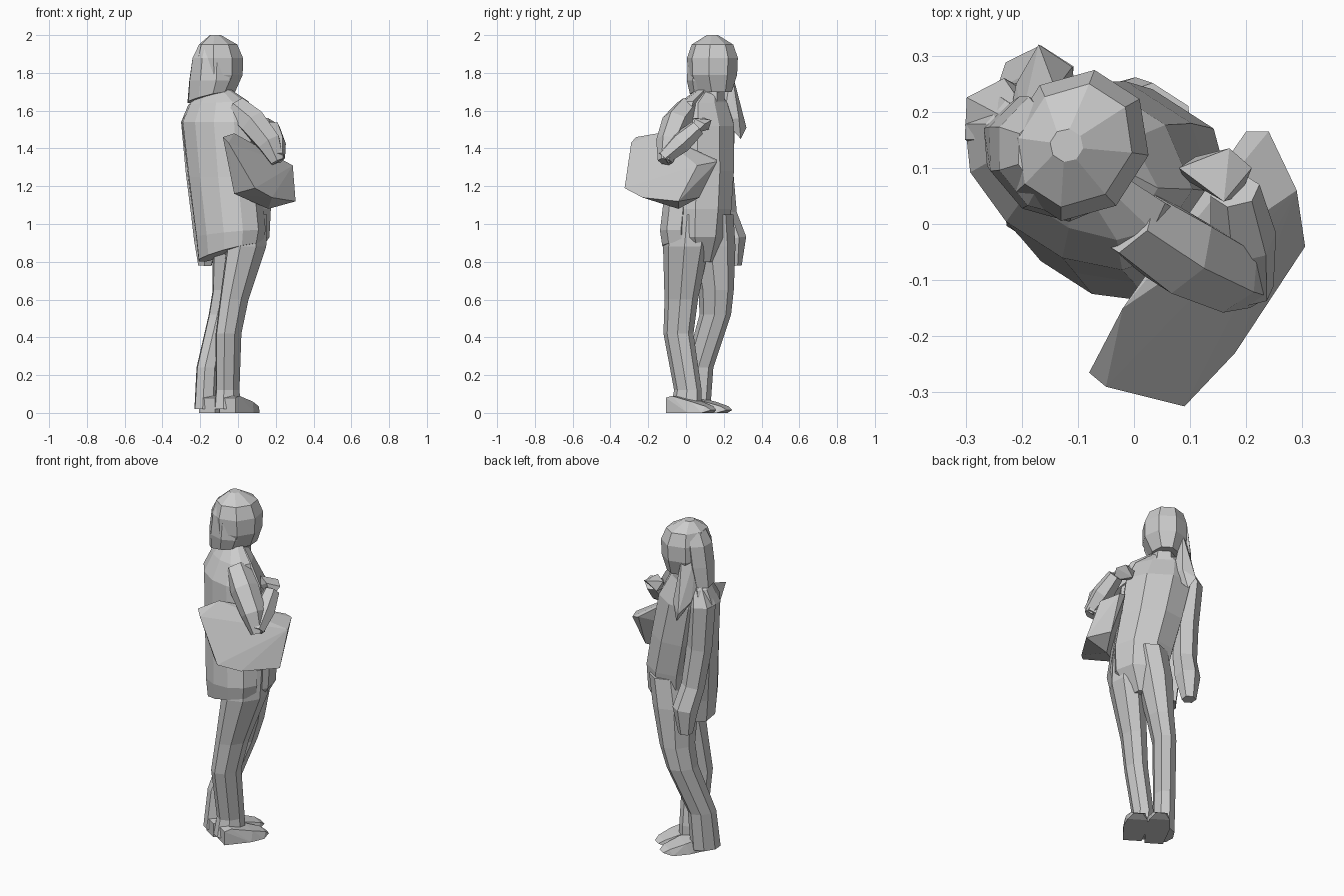
import bpy, bmesh, math
from mathutils import Vector

# The figure is turned: U is its right-hand side, V is its facing direction
U = Vector((0.84, -0.54, 0))
V = Vector((0.54, 0.84, 0))


def finish(name, bm):
    bmesh.ops.recalc_face_normals(bm, faces=bm.faces)
    me = bpy.data.meshes.new(name)
    bm.to_mesh(me)
    bm.free()
    ob = bpy.data.objects.new(name, me)
    bpy.context.collection.objects.link(ob)
    return ob


def skin(name, rings):
    bm = bmesh.new()
    rows = [[bm.verts.new(p) for p in r] for r in rings]
    n = len(rows[0])
    for a, b in zip(rows, rows[1:]):
        for i in range(n):
            j = (i + 1) % n
            bm.faces.new((a[i], a[j], b[j], b[i]))
    bm.faces.new(rows[0])
    bm.faces.new(rows[-1])
    return finish(name, bm)


def loft(name, rings, n=8, start=22.5, sweep=None):
    """Stack level ellipses (x, y, z, half width, half depth, right-side lift)."""
    out = []
    for x, y, z, a, b, lift in rings:
        row = []
        for i in range(n):
            t = math.radians(start + (360 * i / n if sweep is None else sweep * i / (n - 1)))
            p = Vector((x, y, z)) + U * a * math.cos(t) + V * b * math.sin(t)
            p.z += lift * math.cos(t)
            row.append(p)
        out.append(row)
    return skin(name, out)


def tube(name, path, n=6):
    """Round limb along points (x, y, z, radius)."""
    pts = [Vector(p[:3]) for p in path]
    out = []
    for i, p in enumerate(pts):
        d = (pts[min(i + 1, len(pts) - 1)] - pts[max(i - 1, 0)]).normalized()
        s = d.cross(V).normalized()
        w = s.cross(d)
        r = path[i][3]
        out.append([p + r * (s * math.cos(k * math.tau / n) + w * math.sin(k * math.tau / n))
                    for k in range(n)])
    return skin(name, out)


def hull(name, pts):
    bm = bmesh.new()
    for p in pts:
        bm.verts.new(p)
    res = bmesh.ops.convex_hull(bm, input=bm.verts)
    bmesh.ops.delete(bm, geom=[g for g in res["geom_interior"] if isinstance(g, bmesh.types.BMVert)],
                     context='VERTS')
    return finish(name, bm)


# Body under the coat, narrowing to the crotch
loft("torso", [
    (0.01, 0.07, 0.80, 0.06, 0.09, 0),
    (0.02, 0.075, 0.93, 0.15, 0.145, 0),
    (0.01, 0.085, 1.08, 0.17, 0.155, 0),
    (-0.03, 0.10, 1.28, 0.18, 0.15, 0),
    (-0.07, 0.115, 1.52, 0.19, 0.13, 0),
    (-0.10, 0.115, 1.64, 0.16, 0.09, 0),
    (-0.10, 0.12, 1.70, 0.07, 0.06, 0)])

# Open coat wrapped around the back and sides
loft("coat", [
    (-0.04, 0.03, 0.85, 0.185, 0.145, 0.05),
    (-0.04, 0.03, 0.95, 0.20, 0.155, 0.02),
    (-0.075, 0.065, 1.25, 0.21, 0.15, 0),
    (-0.105, 0.085, 1.54, 0.22, 0.14, 0),
    (-0.105, 0.10, 1.64, 0.18, 0.10, 0.01),
    (-0.11, 0.12, 1.71, 0.08, 0.06, 0)], n=8, start=160, sweep=220)

# Trouser legs
loft("right_leg", [
    (-0.055, 0.0, 0.02, 0.068, 0.09, 0),
    (-0.055, 0.01, 0.12, 0.06, 0.078, 0),
    (-0.05, -0.04, 0.42, 0.065, 0.085, 0),
    (-0.02, -0.025, 0.60, 0.072, 0.095, 0),
    (0.045, 0.0, 0.88, 0.10, 0.13, 0),
    (0.04, 0.02, 1.05, 0.11, 0.13, 0)])
loft("left_leg", [
    (-0.165, 0.05, 0.02, 0.062, 0.085, 0),
    (-0.155, 0.07, 0.24, 0.062, 0.08, 0),
    (-0.085, 0.155, 0.52, 0.066, 0.09, 0),
    (-0.055, 0.16, 0.65, 0.075, 0.10, 0),
    (-0.03, 0.14, 0.88, 0.10, 0.13, 0),
    (0.0, 0.13, 1.05, 0.10, 0.13, 0)])

# Shoes standing close together
for name, x, y, length in (("right_shoe", -0.055, -0.08, 0.27), ("left_shoe", -0.165, -0.03, 0.31)):
    base = Vector((x, y, 0))
    profile = [(0, .05, 0), (0, .05, .08), (.14, .05, .09), (.55, .068, .0),
               (.6, .055, .06), (.85, .055, 0), (.9, .04, .035), (1, .025, .015)]
    hull(name, [base + V * f * length + U * w * s + Vector((0, 0, h))
                for f, w, h in profile for s in (-1, 1)])

# Neck, head and hair
tube("neck", [(-0.10, 0.12, 1.60, 0.09), (-0.09, 0.14, 1.76, 0.06)])
loft("head", [
    (-0.10, 0.14, 1.70, 0.08, 0.11, 0),
    (-0.10, 0.14, 1.79, 0.125, 0.135, 0),
    (-0.10, 0.14, 1.88, 0.125, 0.14, 0),
    (-0.105, 0.14, 1.95, 0.10, 0.115, 0),
    (-0.12, 0.14, 2.00, 0.03, 0.03, 0)])
loft("back_hair", [
    (-0.16, 0.12, 1.67, 0.12, 0.09, 0.03),
    (-0.14, 0.12, 1.76, 0.13, 0.11, 0),
    (-0.13, 0.125, 1.88, 0.12, 0.11, 0),
    (-0.13, 0.13, 1.95, 0.08, 0.08, 0)], n=7, start=150, sweep=240)
hull("hair_lock", [(-0.20, 0.19, 1.84), (-0.14, 0.24, 1.82), (-0.22, 0.20, 1.67),
                   (-0.12, 0.25, 1.67), (-0.21, 0.25, 1.57), (-0.11, 0.28, 1.56),
                   (-0.17, 0.32, 1.51), (-0.14, 0.29, 1.45), (-0.10, 0.20, 1.55)])

# Bent right arm over the bag, with its hand
tube("right_upper_arm", [(-0.01, 0.01, 1.61, 0.07), (0.08, -0.05, 1.535, 0.08),
                         (0.165, -0.09, 1.43, 0.07), (0.21, -0.11, 1.33, 0.04)])
tube("right_forearm", [(0.21, -0.12, 1.35, 0.04), (0.195, -0.03, 1.43, 0.06),
                       (0.18, 0.06, 1.51, 0.045)])
hull("right_hand", [(0.21, 0.10, 1.53), (0.16, 0.04, 1.56), (0.19, 0.05, 1.48),
                    (0.17, 0.135, 1.55), (0.08, 0.10, 1.56), (0.09, 0.08, 1.51),
                    (0.11, 0.12, 1.50)])

# Hanging left sleeve, full at the elbow, and hand
tube("left_arm", [(-0.20, 0.17, 1.65, 0.04), (-0.235, 0.185, 1.54, 0.075),
                  (-0.215, 0.18, 1.28, 0.07), (-0.19, 0.205, 1.05, 0.065),
                  (-0.17, 0.25, 0.92, 0.07), (-0.175, 0.255, 0.78, 0.04)])

# Shoulder bag, slanting outward at the bottom
hull("bag", [(-0.08, -0.265, 1.46), (-0.05, -0.29, 1.43), (-0.02, -0.15, 1.48),
             (0.20, 0.165, 1.34), (0.24, 0.165, 1.33), (0.29, 0.06, 1.31),
             (0.09, -0.325, 1.19), (0.18, -0.23, 1.14), (0.305, -0.04, 1.12),
             (-0.02, -0.20, 1.16), (0.16, -0.04, 1.08), (0.22, 0.07, 1.14)])
